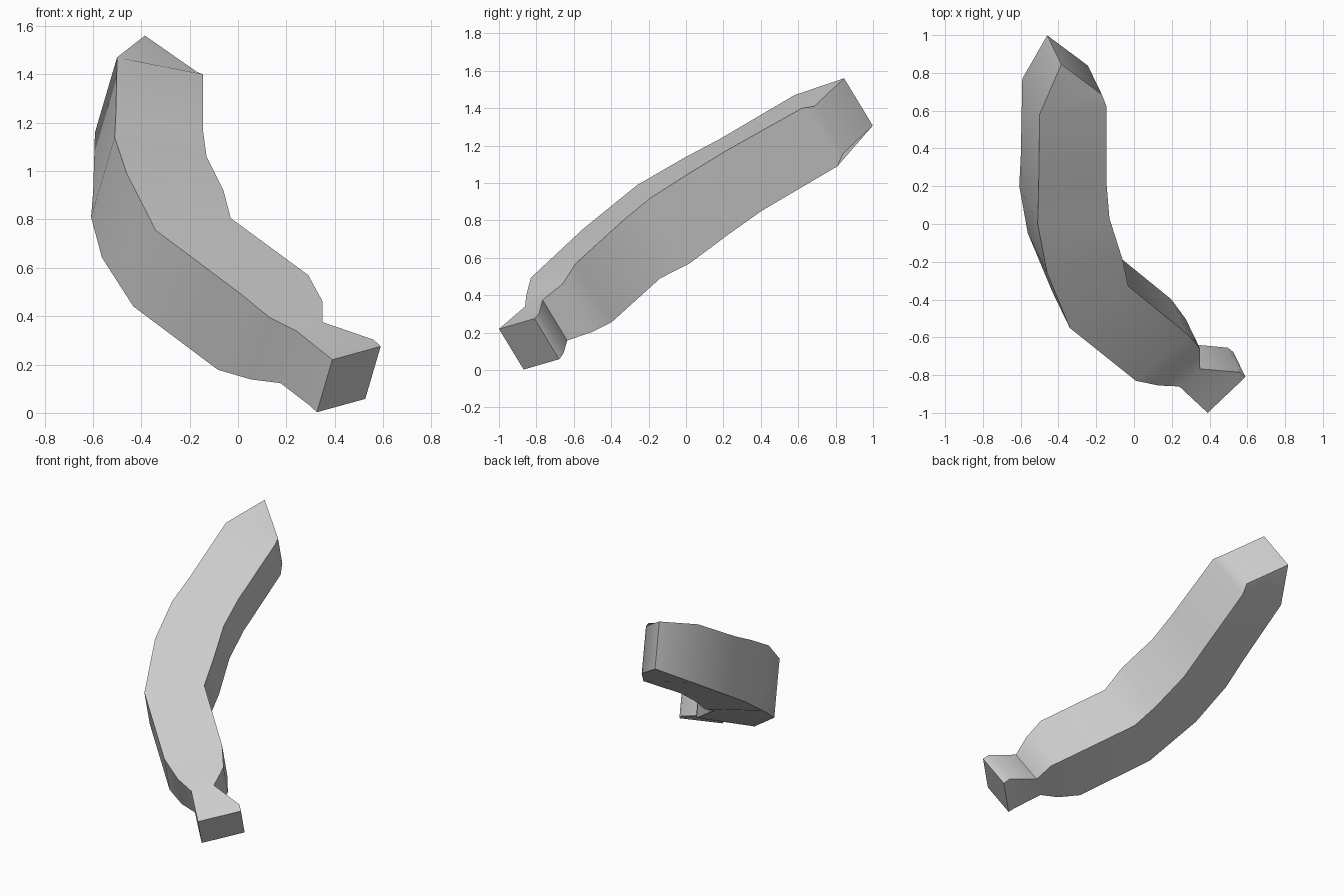
import bpy, bmesh, math
from mathutils import Vector

if "Cube" in bpy.data.objects:
    bpy.data.objects.remove(bpy.data.objects["Cube"])

# Direction across the thickness of the fruit (upper side to under side)
N = Vector((0.244, -0.504, 0.829)).normalized()

# Stations from stem to tip: outer upper edge, inner upper edge, thickness
STATIONS = [
    ((0.39, -1.00, 0.22), (0.59, -0.81, 0.275), 0.262),
    ((0.36, -0.972, 0.244), (0.56, -0.785, 0.303), 0.258),
    ((0.24, -0.86, 0.34), (0.35, -0.767, 0.375), 0.262),
    ((0.13, -0.855, 0.395), (0.35, -0.66, 0.46), 0.31),
    ((0.01, -0.83, 0.493), (0.29, -0.59, 0.57), 0.38),
    ((-0.34, -0.55, 0.755), (-0.03, -0.33, 0.805), 0.38),
    ((-0.46, -0.26, 0.99), (-0.06, -0.19, 0.92), 0.42),
    ((-0.51, 0.00, 1.14), (-0.13, 0.03, 1.06), 0.40),
    ((-0.505, 0.18, 1.235), (-0.145, 0.21, 1.17), 0.385),
    ((-0.50, 0.58, 1.47), (-0.145, 0.62, 1.40), 0.375),
    ((-0.385, 0.845, 1.56), (-0.17, 0.685, 1.41), 0.305),
]

# Banana: four-sided sections joined into one skin
bm = bmesh.new()
rings = []
for outer, inner, t in STATIONS:
    o, i = Vector(outer), Vector(inner)
    rings.append([bm.verts.new(p) for p in (o, i, i - N * t, o - N * t)])
for a, b in zip(rings, rings[1:]):
    for k in range(4):
        j = (k + 1) % 4
        bm.faces.new((a[k], a[j], b[j], b[k]))

# Stem end and tip end
bm.faces.new(rings[0])
bm.faces.new(rings[-1])
bmesh.ops.recalc_face_normals(bm, faces=bm.faces)

mesh = bpy.data.meshes.new("banana")
bm.to_mesh(mesh)
bm.free()
banana = bpy.data.objects.new("banana", mesh)
bpy.context.collection.objects.link(banana)
bpy.context.view_layer.objects.active = banana
banana.select_set(True)
bpy.ops.object.shade_smooth_by_angle(angle=math.radians(40))
